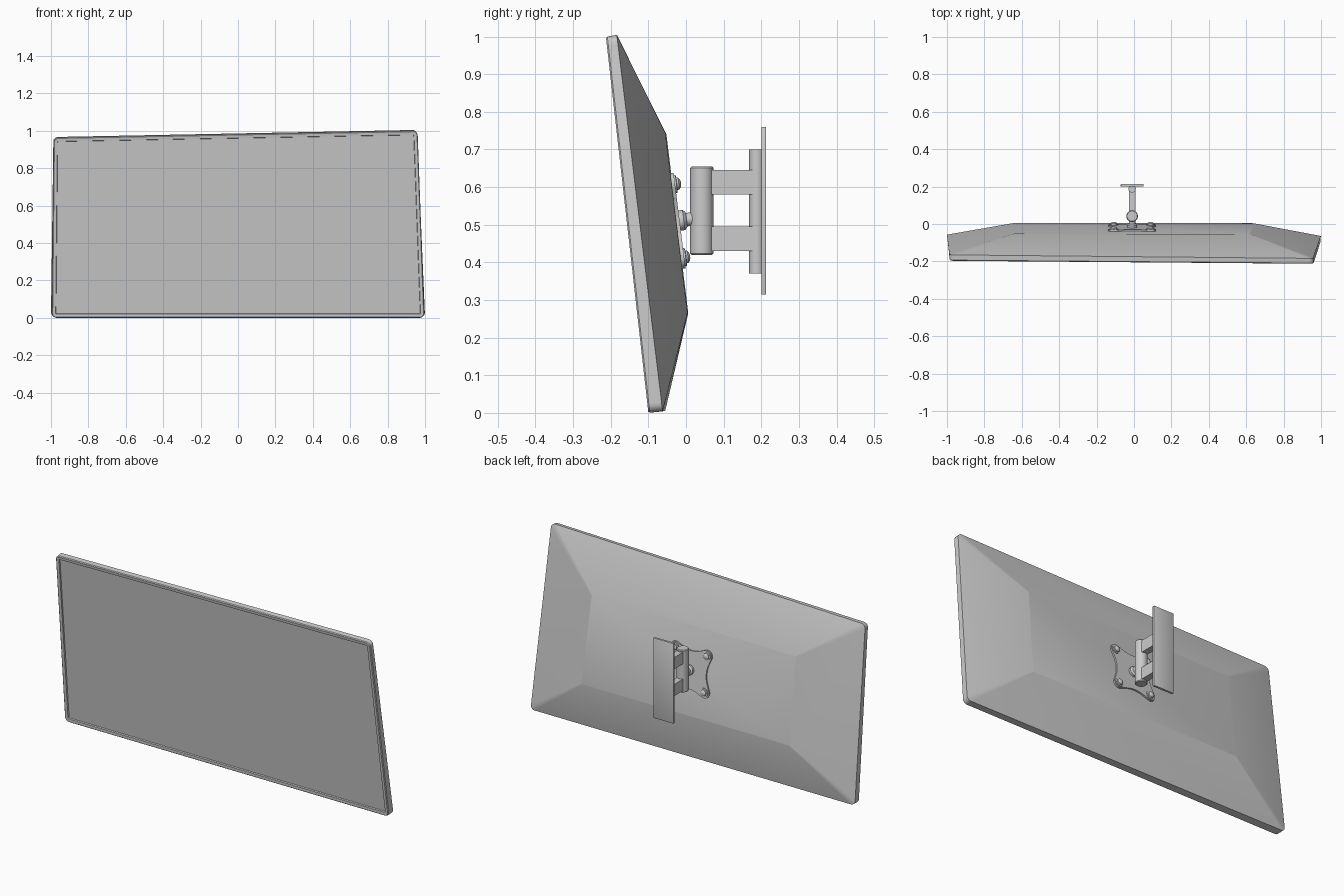
import bpy, bmesh, math
from mathutils import Vector, Matrix

if "Cube" in bpy.data.objects:
    bpy.data.objects.remove(bpy.data.objects["Cube"])

MX, MZ = -0.01, 0.51          # mount axis position
UP = Vector((0, -0.124, 0.992)).normalized()
OUT = Vector((0, 0.992, 0.124)).normalized()
# local x -> -X, local y -> up the tilted back, local z -> out of the back
TILT = Matrix(((-1, UP.x, OUT.x, MX), (0, UP.y, OUT.y, -0.026),
               (0, UP.z, OUT.z, MZ), (0, 0, 0, 1)))


def finish(bm, name, angle=30):
    bmesh.ops.recalc_face_normals(bm, faces=bm.faces)
    me = bpy.data.meshes.new(name)
    bm.to_mesh(me)
    bm.free()
    me.polygons.foreach_set("use_smooth", [True] * len(me.polygons))
    me.set_sharp_from_angle(angle=math.radians(angle))
    ob = bpy.data.objects.new(name, me)
    bpy.context.collection.objects.link(ob)
    return ob


def box(name, lo, hi, bevel=0.0):
    lo, hi = Vector(lo), Vector(hi)
    bm = bmesh.new()
    bmesh.ops.create_cube(bm, size=1, matrix=Matrix.Translation((lo + hi) / 2)
                          @ Matrix.Diagonal((*(hi - lo), 1)))
    if bevel:
        bmesh.ops.bevel(bm, geom=bm.edges[:], offset=bevel, segments=2,
                        profile=0.5, affect='EDGES')
    return finish(bm, name)


def lathe(name, profile, matrix, n=32):
    """Closed turned part: profile is (radius, height) along local z."""
    bm = bmesh.new()
    rings = [[bm.verts.new(matrix @ Vector((r * math.cos(2 * math.pi * i / n),
                                            r * math.sin(2 * math.pi * i / n), h)))
              for i in range(n)] for r, h in profile]
    skin(bm, rings)
    return finish(bm, name)


def skin(bm, rings):
    n = len(rings[0])
    for a, b in zip(rings, rings[1:]):
        for i in range(n):
            j = (i + 1) % n
            bm.faces.new((a[i], a[j], b[j], b[i]))
    bm.faces.new(rings[0])
    bm.faces.new(rings[-1])


def quad_ring(bm, quad, inset, radius, push=0.0, steps=5):
    """Rounded outline inside a four-cornered patch (BL, BR, TR, TL)."""
    bl, br, tr, tl = (Vector(c) for c in quad)
    w, h = (br - bl).length, (tl - bl).length
    ring = []
    for k, (sx, sy) in enumerate(((0, 0), (1, 0), (1, 1), (0, 1))):
        cx = (inset + radius) if sx == 0 else w - inset - radius
        cy = (inset + radius) if sy == 0 else h - inset - radius
        for s in range(steps + 1):
            a = math.pi + k * math.pi / 2 + s / steps * math.pi / 2
            u = (cx + radius * math.cos(a)) / w
            v = (cy + radius * math.sin(a)) / h
            p = bl.lerp(br, u).lerp(tl.lerp(tr, u), v)
            ring.append(bm.verts.new(p + OUT * push))
    return ring


# Screen housing: recessed screen, bezel, rim and sloped back
front = ((-0.995, -0.100, 0.0), (0.997, -0.100, 0.0),
         (0.960, -0.213, 1.000), (-0.985, -0.197, 0.963))
rim = ((-1.0, -0.055, 0.006), (1.0, -0.062, 0.004),
       (0.957, -0.184, 1.005), (-0.987, -0.165, 0.967))
back = ((-0.64, 0.006, 0.265), (0.64, 0.004, 0.265),
        (0.62, -0.055, 0.745), (-0.64, -0.052, 0.740))
bm = bmesh.new()
skin(bm, [quad_ring(bm, front, 0.022, 0.005, 0.008),
          quad_ring(bm, front, 0.020, 0.005, 0.001),
          quad_ring(bm, front, 0.004, 0.020),
          quad_ring(bm, front, 0.000, 0.024, 0.004),
          quad_ring(bm, rim, 0.000, 0.024),
          quad_ring(bm, back, 0.000, 0.004)])
finish(bm, "screen_housing", 25)

# Mounting plate with hollowed sides and rounded corner lobes
outline = []
for k in range(4):
    rot = Matrix.Rotation(k * math.pi / 2, 3, 'Z')
    for s in range(9):
        a = math.radians(-15 + 120 * s / 8)
        outline.append(rot @ Vector((0.098 + 0.030 * math.cos(a),
                                     0.098 + 0.030 * math.sin(a), 0)))
    for s in range(-3, 4):
        x = -s / 3 * 0.062
        outline.append(rot @ Vector((-x * -1, 0.102 + 3.6 * x * x, 0)))
bm = bmesh.new()
skin(bm, [[bm.verts.new(TILT @ (p + Vector((0, 0, h)))) for p in outline]
          for h in (-0.002, 0.009)])
finish(bm, "mounting_plate")

# Plate screws: washer and domed head
for sx in (-1, 1):
    for sy in (-1, 1):
        lathe("plate_screw", [(0.024, 0.004), (0.024, 0.013), (0.017, 0.014),
                              (0.016, 0.019), (0.011, 0.023), (0.004, 0.025)],
              TILT @ Matrix.Translation((sx * 0.098, sy * 0.098, 0)), 20)

# Tilt joint between plate and pivot
lathe("tilt_joint", [(0.027, 0.004), (0.027, 0.020), (0.022, 0.026),
                     (0.018, 0.028), (0.018, 0.055)], TILT)

# Vertical pivot post
lathe("pivot_post", [(0.027, 0.42), (0.031, 0.424), (0.031, 0.651), (0.027, 0.655)],
      Matrix.Translation((MX, 0.042, 0)))

# Two arms from the pivot to the wall hinge
for z0 in (0.43, 0.58):
    box("arm", (MX - 0.018, 0.05, z0), (MX + 0.018, 0.185, z0 + 0.065))

# Wall hinge and wall plate
lathe("wall_hinge", [(0.02, 0.37), (0.02, 0.70)], Matrix.Translation((MX, 0.188, 0)))
box("wall_plate", (MX - 0.061, 0.201, 0.315), (MX + 0.061, 0.213, 0.76), 0.001)
